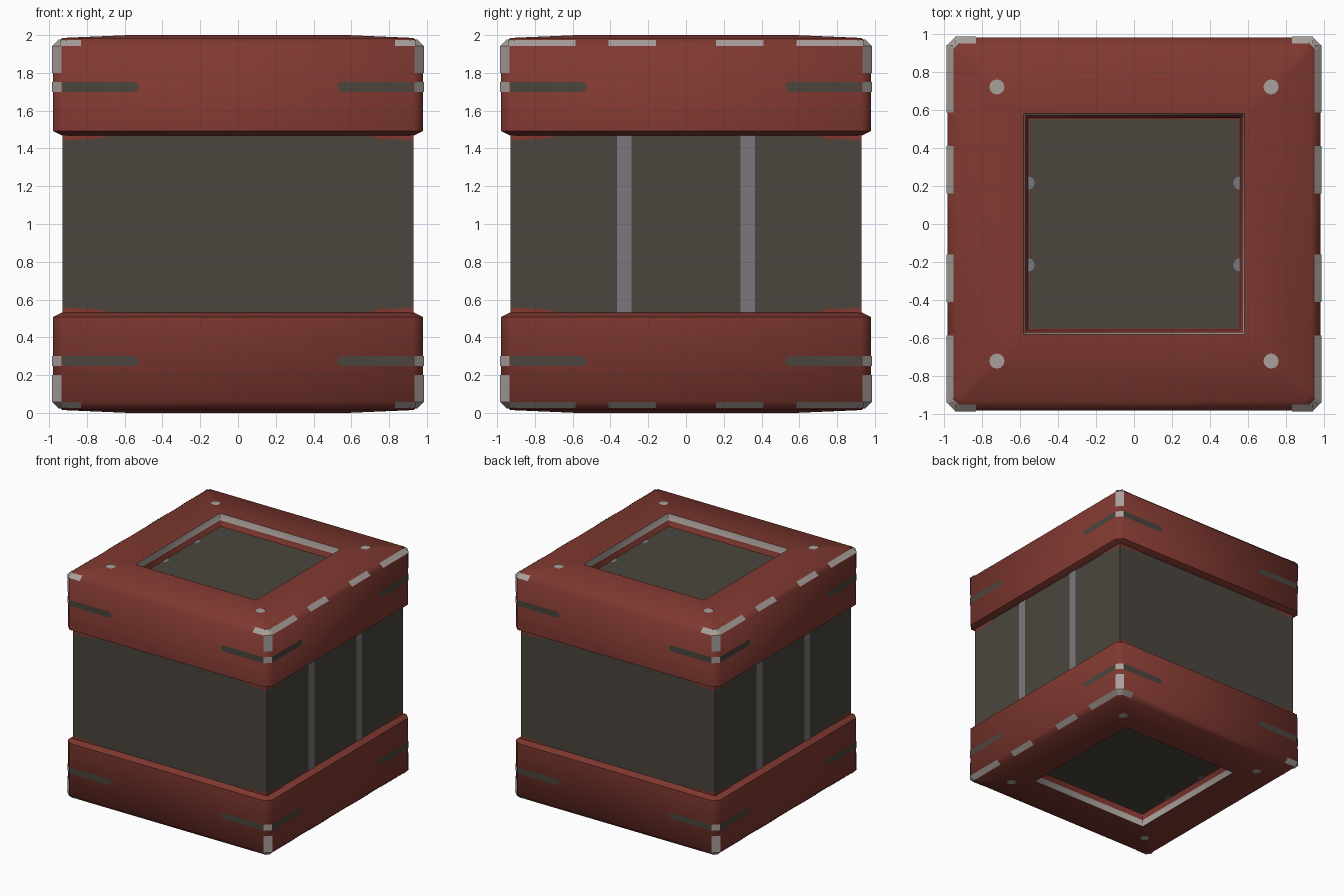
import bpy, bmesh, math
from mathutils import Vector

if "Cube" in bpy.data.objects:
    bpy.data.objects.remove(bpy.data.objects["Cube"])


def material(name, rgb):
    m = bpy.data.materials.new(name)
    m.diffuse_color = (*rgb, 1)
    m.use_nodes = True
    m.node_tree.nodes["Principled BSDF"].inputs["Base Color"].default_value = m.diffuse_color
    return m


RED = material("brick red", (0.215, 0.040, 0.030))
DARK = material("dark olive grey", (0.069, 0.060, 0.048))
STEEL = material("steel grey", (0.195, 0.187, 0.200))
PALE = material("pale worn grey", (0.400, 0.350, 0.330))


def finish(name, bm, mats, smooth=None):
    me = bpy.data.meshes.new(name)
    bm.to_mesh(me)
    bm.free()
    ob = bpy.data.objects.new(name, me)
    bpy.context.collection.objects.link(ob)
    for m in mats:
        me.materials.append(m)
    if smooth:
        bpy.ops.object.select_all(action='DESELECT')
        ob.select_set(True)
        bpy.context.view_layer.objects.active = ob
        bpy.ops.object.shade_smooth_by_angle(angle=math.radians(smooth))
    return ob


def octagon(h, c):
    """Square of half width h with corners cut by c."""
    k = h - c
    return [(h, -k), (h, k), (k, h), (-k, h), (-h, k), (-h, -k), (-k, -h), (k, -h)]


def cap(name, flip):
    # half width, corner cut, height, from the body up over the rim into the recess
    rings = [(0.925, 0.02, 1.465), (0.98, 0.05, 1.492), (0.98, 0.05, 1.94),
             (0.93, 0.035, 1.985), (0.58, 0.003, 2.0), (0.573, 0.003, 1.945),
             (0.555, 0.003, 1.90)]
    bm = bmesh.new()
    loops = [[bm.verts.new((x, y, 2 - z if flip else z)) for x, y in octagon(h, c)]
             for h, c, z in rings]
    for r, (a, b) in enumerate(zip(loops, loops[1:])):
        for i in range(8):
            j = (i + 1) % 8
            f = bm.faces.new((a[i], a[j], b[j], b[i]))
            f.material_index = 1 if r == 4 else 0    # worn recess lip
    bm.faces.new(loops[-1]).material_index = 2       # recessed panel
    bm.faces.new(loops[0])
    bmesh.ops.recalc_face_normals(bm, faces=bm.faces)
    return finish(name, bm, [RED, PALE, DARK], 60)


def plates(name, shapes, mat, swap=False):
    """Thin painted patches, repeated by mirroring in x, y and about z = 1."""
    bm = bmesh.new()
    if swap:
        shapes = shapes + [[(y, x, z) for x, y, z in s] for s in shapes]
    for s in shapes:
        for sx in (1, -1):
            for sy in (1, -1):
                for sz in (1, -1):
                    pts = [Vector((x * sx, y * sy, 1 + (z - 1) * sz)) for x, y, z in s]
                    f = bm.faces.new([bm.verts.new(p) for p in pts])
                    f.normal_update()
                    out = f.calc_center_median() - Vector((0, 0, 1))
                    if f.normal.dot(out) < 0:
                        f.normal_flip()
    return finish(name, bm, [mat])


# main body
bm = bmesh.new()
bmesh.ops.create_cube(bm, size=1)
for v in bm.verts:
    v.co = (v.co.x * 1.86, v.co.y * 1.86, 1 + v.co.z * 0.95)
finish("body", bm, [DARK])

# end caps
cap("top_cap", False)
cap("bottom_cap", True)

# vertical straps on the two sides
X = 0.934
plates("side_straps", [[(X, 0.288, 1), (X, 0.365, 1), (X, 0.365, 1.468), (X, 0.288, 1.468)]], STEEL)

# red bleed at the body corners
plates("corner_trim", [[(0.93, X, 1.442), (0.93, X, 1.47), (0.70, X, 1.47), (0.73, X, 1.452)]],
       RED, True)

# dark bands wrapping the cap corners, with rounded inner ends
F = 0.983
band = [(0.93, F, 1.70), (0.93, F, 1.752)]
band += [(0.551 - 0.026 * math.sin(t * math.pi / 6), F, 1.726 + 0.026 * math.cos(t * math.pi / 6))
         for t in range(7)]
plates("cap_bands", [band], DARK, True)


# worn patches on the cut vertical corners
def corner(z0, z1, a, b):
    return [(a, b, z0), (b, a, z0), (b, a, z1), (a, b, z1)]


plates("corner_wear", [corner(1.70, 1.752, 0.9835, 0.9335),
                       corner(1.80, 1.943, 0.9835, 0.9335)], PALE)


# worn dashes on the sloping rim edge
def dash(a, b):
    return [(0.984, a, 1.942), (0.984, b, 1.942), (0.947, b, 1.975), (0.947, a, 1.975)]


plates("edge_dashes", [dash(0.16, 0.41), dash(0.585, 0.83)], PALE)
plates("corner_dashes", [dash(0.83, 0.94)], PALE, True)
plates("corner_tips", [[(0.984, 0.936, 1.942), (0.936, 0.984, 1.942),
                        (0.915, 0.95, 1.977), (0.95, 0.915, 1.977)]], PALE)

# rivets on the cap faces
plates("rivets", [[(0.72 + 0.04 * math.cos(t * math.pi / 6),
                    0.72 + 0.04 * math.sin(t * math.pi / 6), 1.999) for t in range(12)]], PALE)

# half-round marks at the panel edge
plates("panel_marks", [[(0.556 - 0.035 * math.sin(t * math.pi / 6),
                         0.215 + 0.035 * math.cos(t * math.pi / 6), 1.904) for t in range(7)]], STEEL)

# thin red border round the recessed panel
plates("panel_border", [[(0.556, 0, 1.903), (0.556, 0.556, 1.903),
                         (0.548, 0.548, 1.903), (0.548, 0, 1.903)]], RED, True)
